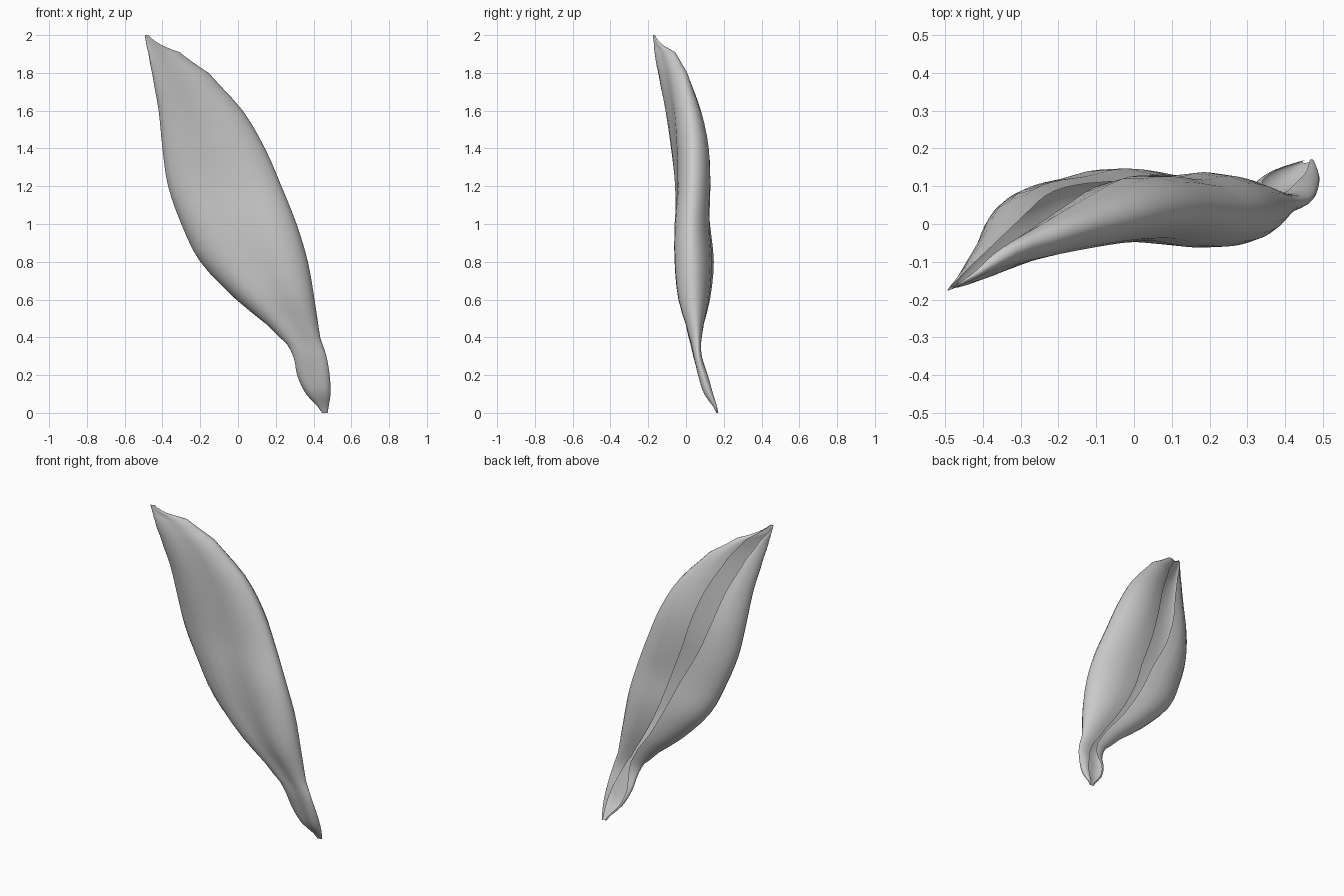
import bpy, bmesh, math

# Stations up the leaf: z, left x, right x, left-edge y, right-edge y,
# front bulge, back bulge, left flap fraction, right flap fraction
STATIONS = [
    (0.00, 0.445, 0.475, 0.165, 0.168, 0.005, 0.005, 0.20, 0.30),
    (0.10, 0.36, 0.49, 0.130, 0.125, 0.035, 0.025, 0.12, 0.25),
    (0.20, 0.313, 0.485, 0.095, 0.090, 0.032, 0.032, 0.15, 0.30),
    (0.30, 0.292, 0.468, 0.060, 0.065, 0.027, 0.024, 0.32, 0.42),
    (0.40, 0.22, 0.435, 0.050, 0.058, 0.045, 0.032, 0.46, 0.48),
    (0.60, -0.01, 0.405, 0.060, 0.040, 0.100, 0.085, 0.45, 0.48),
    (0.80, -0.20, 0.37, 0.060, 0.030, 0.115, 0.112, 0.45, 0.47),
    (1.00, -0.30, 0.31, 0.037, 0.025, 0.103, 0.110, 0.42, 0.46),
    (1.20, -0.37, 0.23, 0.005, 0.033, 0.082, 0.121, 0.36, 0.46),
    (1.40, -0.40, 0.143, -0.030, 0.035, 0.075, 0.122, 0.31, 0.46),
    (1.60, -0.42, 0.025, -0.075, 0.020, 0.063, 0.097, 0.28, 0.46),
    (1.80, -0.455, -0.155, -0.130, -0.020, 0.043, 0.060, 0.25, 0.44),
    (1.91, -0.475, -0.31, -0.160, -0.070, 0.023, 0.035, 0.22, 0.35),
    (1.95, -0.485, -0.41, -0.165, -0.130, 0.012, 0.012, 0.20, 0.20),
    (2.00, -0.493, -0.475, -0.175, -0.165, 0.003, 0.003, 0.15, 0.15),
]
FLAP, FRONT, STEPS = 6, 14, 3


def blend(i, t):
    """Catmull-Rom blend between station i and i+1."""
    n = len(STATIONS) - 1
    rows = [STATIONS[min(max(i + k, 0), n)] for k in (-1, 0, 1, 2)]
    out = []
    for a, b, c, d in zip(*rows):
        out.append(0.5 * (2*b + (c-a)*t + (2*a-5*b+4*c-d)*t*t + (3*b-a-3*c+d)*t**3))
    out[0] = STATIONS[i][0] + (STATIONS[min(i+1, n)][0] - STATIONS[i][0]) * t
    return out


def section(z, xl, xr, yl, yr, df, db, fl, fr):
    """Curled cross-section: left flap, front face, right flap."""
    def point(u, bulge):
        return (xl + (xr - xl) * u, yl + (yr - yl) * u + bulge, z)

    def dome(u):
        return math.sqrt(max(0.0, 1 - abs(2*u - 1) ** 2.2))

    def flap(f, right):
        pts = []
        for k in range(1, FLAP + 1):
            s = k / FLAP
            u = f * s * s
            pts.append(point(1 - u if right else u, db * dome(u) * (1 - 0.25 * s**6)))
        return pts

    front = []
    for k in range(FRONT + 1):
        u = 0.5 - 0.5 * math.cos(math.pi * k / FRONT)
        # hollow down the middle of the front
        front.append(point(u, -df * dome(u) * (1.04 - 0.28 * math.sin(math.pi * u) ** 4)))
    return flap(fl, False)[::-1] + front + flap(fr, True)


# Curled leaf sheet
rings = [section(*blend(i, k / STEPS)) for i in range(len(STATIONS) - 1) for k in range(STEPS)]
rings.append(section(*STATIONS[-1]))
bm = bmesh.new()
grid = [[bm.verts.new(p) for p in ring] for ring in rings]
for a, b in zip(grid, grid[1:]):
    for j in range(len(a) - 1):
        bm.faces.new((a[j], a[j+1], b[j+1], b[j]))
mesh = bpy.data.meshes.new("curled_leaf")
bm.to_mesh(mesh)
bm.free()
leaf = bpy.data.objects.new("curled_leaf", mesh)
bpy.context.collection.objects.link(leaf)
bpy.context.view_layer.objects.active = leaf
leaf.select_set(True)
bpy.ops.object.shade_smooth_by_angle(angle=math.radians(40))
